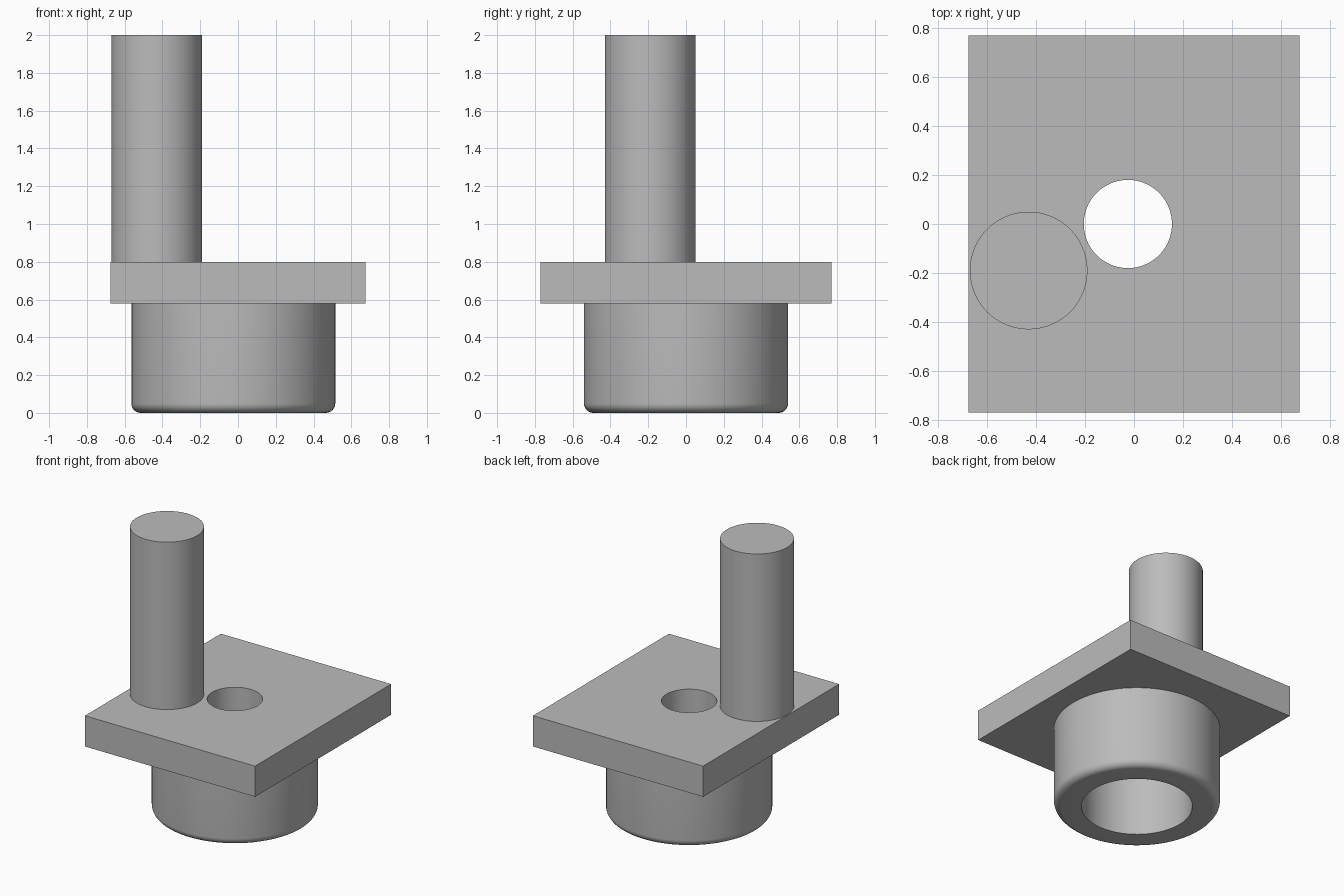
import bpy, bmesh
from math import pi, sin, cos, radians

old = bpy.data.objects.get("Cube")
if old:
    bpy.data.objects.remove(old, do_unlink=True)

SEGS = 96
PLATE_BOTTOM, PLATE_TOP = 0.58, 0.80
BORE_X = -0.025

# One plain grey for everything
GREY = (0.5, 0.5, 0.5, 1)
grey = bpy.data.materials.new("plain grey")
grey.use_nodes = True
grey.diffuse_color = GREY
grey.node_tree.nodes["Principled BSDF"].inputs["Base Color"].default_value = GREY


def finish(bm, name, location=(0, 0, 0)):
    bmesh.ops.recalc_face_normals(bm, faces=bm.faces)
    mesh = bpy.data.meshes.new(name)
    bm.to_mesh(mesh)
    bm.free()
    mesh.materials.append(grey)
    obj = bpy.data.objects.new(name, mesh)
    obj.location = location
    bpy.context.collection.objects.link(obj)
    bpy.ops.object.select_all(action="DESELECT")
    obj.select_set(True)
    bpy.context.view_layer.objects.active = obj
    bpy.ops.object.shade_smooth_by_angle(angle=radians(30))
    return obj


def add_loop(bm, points):
    verts = [bm.verts.new(p) for p in points]
    return [bm.edges.new((v, verts[i - 1])) for i, v in enumerate(verts)]


def circle(radius, x, z):
    return [(x + radius * cos(2 * pi * i / SEGS), radius * sin(2 * pi * i / SEGS), z)
            for i in range(SEGS)]


# Rectangular plate with a round through hole
bm = bmesh.new()
hx, hy = 0.675, 0.77
corners = [(sx * hx, sy * hy, PLATE_BOTTOM)
           for sx, sy in ((-1, -1), (1, -1), (1, 1), (-1, 1))]
edges = add_loop(bm, corners) + add_loop(bm, circle(0.18, BORE_X, PLATE_BOTTOM))
bmesh.ops.triangle_fill(bm, edges=edges, use_beauty=True)
top = bmesh.ops.extrude_face_region(bm, geom=bm.faces[:], use_keep_orig=True)
bmesh.ops.translate(bm, vec=(0, 0, PLATE_TOP - PLATE_BOTTOM),
                    verts=[g for g in top["geom"] if isinstance(g, bmesh.types.BMVert)])
finish(bm, "plate")

# Hollow round boss below the plate, with a rounded lower outer edge
outer, inner, fillet = 0.54, 0.36, 0.05
profile = [(inner, PLATE_BOTTOM), (inner, 0)]
for i in range(9):
    a = i / 8 * pi / 2
    profile.append((outer - fillet + fillet * sin(a), fillet - fillet * cos(a)))
profile += [(outer, PLATE_BOTTOM)]
bm = bmesh.new()
verts = [bm.verts.new((r, 0, z)) for r, z in profile]
path = [bm.edges.new(pair) for pair in zip(verts, verts[1:])]
bmesh.ops.spin(bm, geom=verts + path, cent=(0, 0, 0), axis=(0, 0, 1),
               angle=2 * pi, steps=SEGS, use_merge=True)
bmesh.ops.remove_doubles(bm, verts=bm.verts, dist=0.0001)
finish(bm, "hollow_boss", (BORE_X, 0, 0))

# Tall solid pin standing on the plate
pin_height = 2 - PLATE_TOP
bm = bmesh.new()
bmesh.ops.create_cone(bm, cap_ends=True, segments=SEGS, radius1=0.24, radius2=0.24,
                      depth=pin_height)
finish(bm, "pin", (-0.43, -0.19, PLATE_TOP + pin_height / 2))
